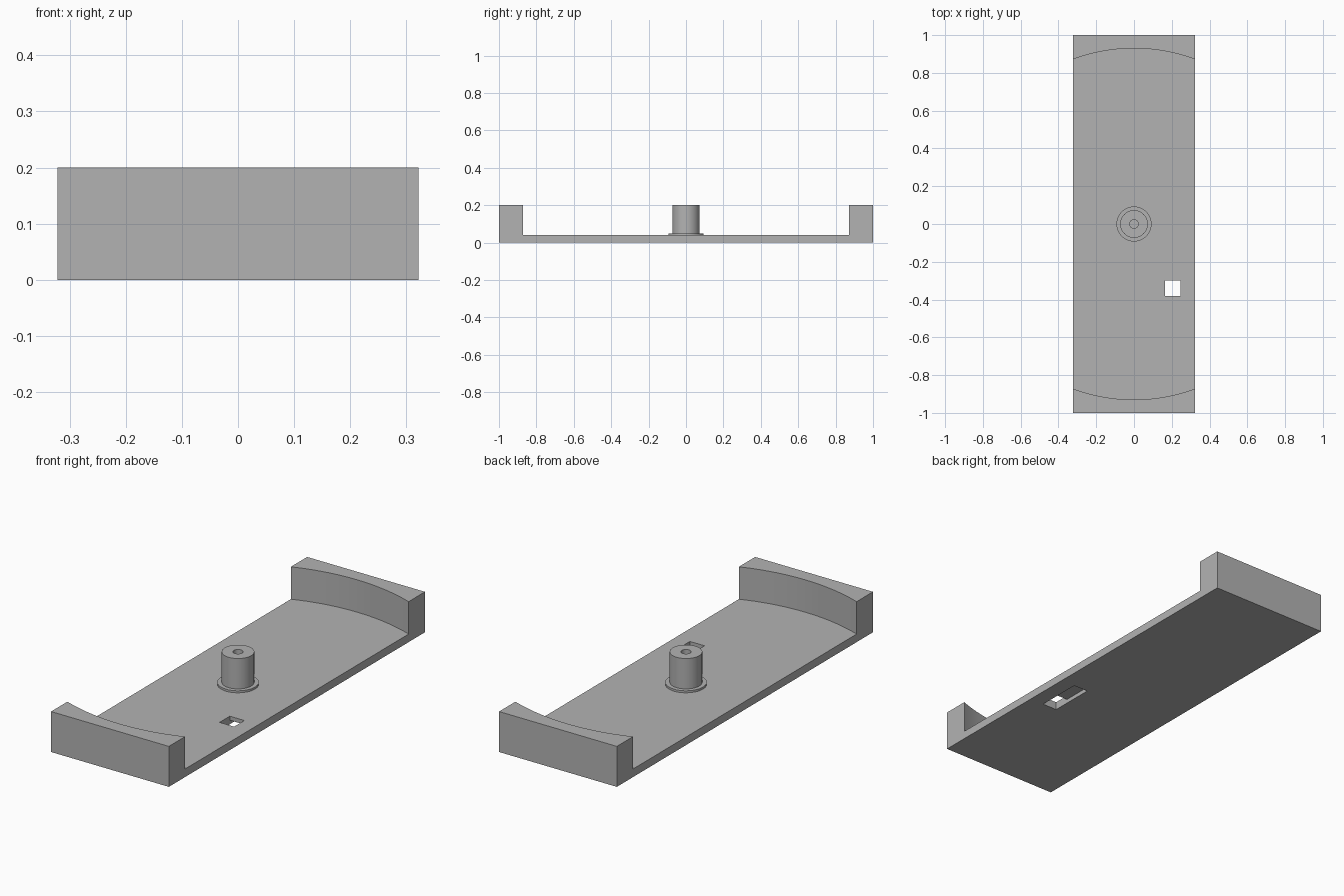
import bpy
import bmesh
from mathutils import Matrix, Vector

if "Cube" in bpy.data.objects:
    bpy.data.objects.remove(bpy.data.objects["Cube"], do_unlink=True)

grey = bpy.data.materials.new("plain grey")
grey.use_nodes = True
colour = (0.45, 0.45, 0.45, 1)
grey.diffuse_color = colour
grey.node_tree.nodes["Principled BSDF"].inputs["Base Color"].default_value = colour


def finish(name, bm):
    mesh = bpy.data.meshes.new(name)
    bmesh.ops.recalc_face_normals(bm, faces=bm.faces)
    bm.to_mesh(mesh)
    bm.free()
    mesh.materials.append(grey)
    obj = bpy.data.objects.new(name, mesh)
    bpy.context.collection.objects.link(obj)
    return obj


def box(name, low, high):
    low, high = Vector(low), Vector(high)
    bm = bmesh.new()
    place = Matrix.Translation((low + high) / 2) @ Matrix.Diagonal((*(high - low), 1))
    bmesh.ops.create_cube(bm, size=1, matrix=place)
    return finish(name, bm)


def cylinder(name, radius, bottom, top, sides):
    bm = bmesh.new()
    bmesh.ops.create_cone(bm, cap_ends=True, segments=sides, radius1=radius,
                          radius2=radius, depth=top - bottom,
                          matrix=Matrix.Translation((0, 0, (bottom + top) / 2)))
    return finish(name, bm)


def lathe(name, profile, sides):
    bm = bmesh.new()
    verts = [bm.verts.new((r, 0, z)) for r, z in profile]
    edges = [bm.edges.new(pair) for pair in zip(verts, verts[1:])]
    bmesh.ops.spin(bm, geom=verts + edges, axis=(0, 0, 1), cent=(0, 0, 0),
                   angle=6.2831853, steps=sides, use_duplicate=False)
    bmesh.ops.remove_doubles(bm, verts=bm.verts, dist=0.0001)
    return finish(name, bm)


def activate(obj):
    bpy.ops.object.select_all(action='DESELECT')
    obj.select_set(True)
    bpy.context.view_layer.objects.active = obj


def carve(target, cutter):
    mod = target.modifiers.new("carve", 'BOOLEAN')
    mod.operation = 'DIFFERENCE'
    mod.solver = 'EXACT'
    mod.object = cutter
    activate(target)
    bpy.ops.object.modifier_apply(modifier=mod.name)
    bpy.data.objects.remove(cutter, do_unlink=True)


# Tray: a solid block with a round sweep removed, leaving floor and curved end walls
tray = box("tray", (-0.322, -1, 0), (0.322, 1, 0.2))
carve(tray, cylinder("sweep_cutter", 0.93, 0.04, 0.3, 160))

# Square window through the floor, with a longer shallow slot underneath
carve(tray, box("window_cutter", (0.165, -0.38, -0.1), (0.245, -0.30, 0.1)))
carve(tray, box("slot_cutter", (0.165, -0.38, -0.1), (0.245, -0.15, 0.02)))

# Centre post with a thin collar and a blind bore
post = lathe("centre_post", [(0, 0.035), (0.093, 0.035), (0.093, 0.05), (0.073, 0.05),
                             (0.073, 0.2), (0.023, 0.2), (0.023, 0.06), (0, 0.06)], 48)

for obj in (tray, post):
    activate(obj)
    bpy.ops.object.shade_smooth_by_angle(angle=0.5)
